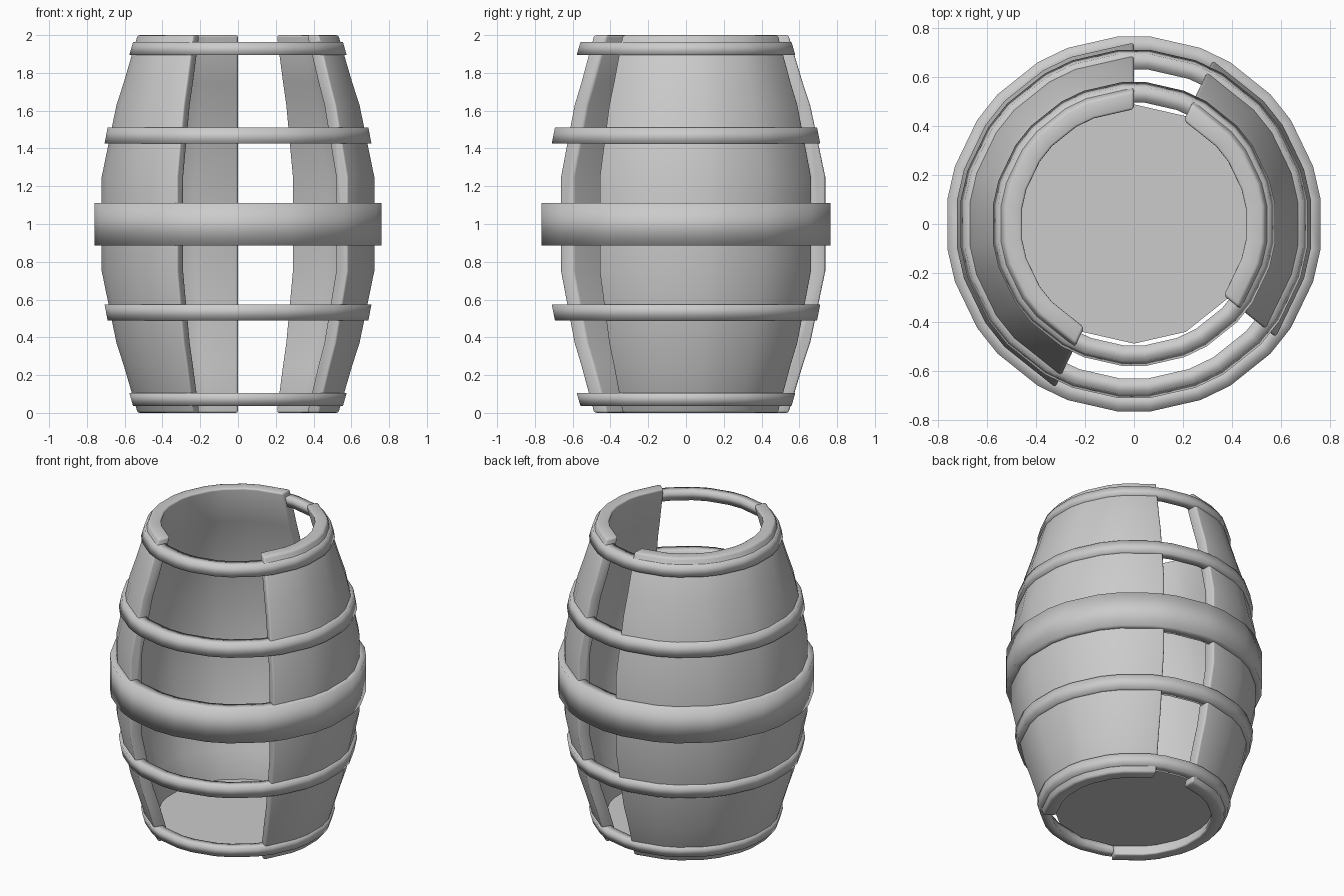
import bpy, bmesh, math

if "Cube" in bpy.data.objects:
    bpy.data.objects.remove(bpy.data.objects["Cube"])

SIDES = 14
STEP = 2 * math.pi / SIDES
START = math.pi / 2          # one corner points to the back
CUT = math.radians(5)        # half-angle of each bevelled corner


def corner_points(first, count, closed):
    """(angle, radius factor) pairs round a polygon with bevelled corners."""
    pts = []
    for i in range(first, first + count + (0 if closed else 1)):
        a = START + i * STEP
        if not closed and i in (first, first + count):
            pts.append((a, 1.0))
            continue
        f = math.cos(STEP / 2) / math.cos(STEP / 2 - CUT)
        pts += [(a - CUT, f), (a + CUT, f)]
    return pts


def sweep(name, section, first=0, count=SIDES, closed=True):
    """Carry a closed (radius, z) section round the barrel axis."""
    bm = bmesh.new()
    loops = [[bm.verts.new((r * f * math.cos(a), r * f * math.sin(a), z))
              for r, z in section]
             for a, f in corner_points(first, count, closed)]
    n = len(section)
    pairs = list(zip(loops, loops[1:]))
    if closed:
        pairs.append((loops[-1], loops[0]))
    for p, q in pairs:
        for k in range(n):
            j = (k + 1) % n
            bm.faces.new((p[k], q[k], q[j], p[j]))
    if not closed:
        bm.faces.new(loops[0])
        bm.faces.new(loops[-1])
    bmesh.ops.recalc_face_normals(bm, faces=bm.faces)
    for face in bm.faces:
        face.smooth = True
    mesh = bpy.data.meshes.new(name)
    bm.to_mesh(mesh)
    bm.free()
    obj = bpy.data.objects.new(name, mesh)
    bpy.context.collection.objects.link(obj)
    return obj


# Bulging walls, with a narrow gap at the back and a wide one at the front
upper = [(0.74, 1.25), (0.66, 1.63), (0.62, 1.75), (0.545, 2.0)]
outer = [(r, 2 - z) for r, z in reversed(upper)] + upper
wall = outer + [(r - 0.08, z) for r, z in reversed(outer)]
for name, first, count in (("left_staves", 0, 6), ("right_staves", 9, 4)):
    obj = sweep(name, wall, first, count, closed=False)
    bevel = obj.modifiers.new("soft_edges", 'BEVEL')
    bevel.width = 0.012
    bevel.segments = 2
    bevel.limit_method = 'ANGLE'
    bevel.angle_limit = math.radians(60)


# Hoops: wide middle band and mirrored pairs above and below
def hoop(name, r_low, z_low, r_high, z_high, thick=0.065):
    sweep(name, [(r_low, z_low), (r_high, z_high),
                 (r_high - thick, z_high), (r_low - thick, z_low)])


hoop("middle_hoop", 0.78, 0.885, 0.78, 1.11, 0.075)
for name, r0, z0, r1, z1 in (("inner_hoop", 0.725, 1.425, 0.708, 1.51),
                             ("end_hoop", 0.59, 1.895, 0.57, 1.963)):
    hoop("upper_" + name, r0, z0, r1, z1)
    hoop("lower_" + name, r1, 2 - z1, r0, 2 - z0)

# Floor disc
bm = bmesh.new()
bm.faces.new([bm.verts.new((0.488 * math.cos(START + i * STEP),
                            0.488 * math.sin(START + i * STEP), 0.07))
              for i in range(SIDES)])
mesh = bpy.data.meshes.new("floor")
bm.to_mesh(mesh)
bm.free()
bpy.context.collection.objects.link(bpy.data.objects.new("floor", mesh))
